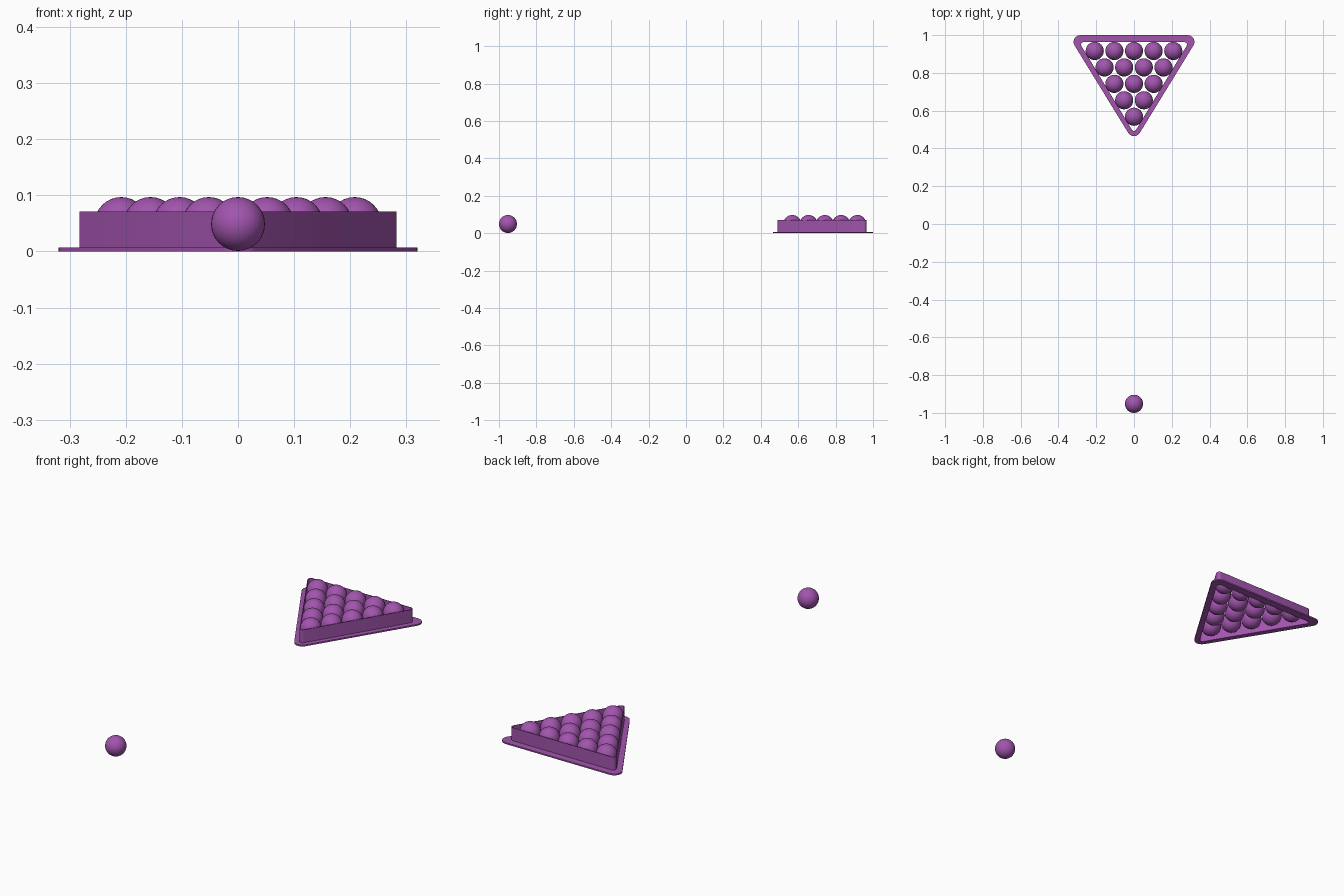
import bpy, bmesh, math

if "Cube" in bpy.data.objects:
    bpy.data.objects.remove(bpy.data.objects["Cube"])

mat = bpy.data.materials.new("purple")
mat.diffuse_color = (0.36, 0.09, 0.42, 1)
mat.use_nodes = True
mat.node_tree.nodes["Principled BSDF"].inputs["Base Color"].default_value = mat.diffuse_color
R = 0.048


def rounded_triangle(half_w, y_back, y_apex, r, z, steps=6):
    """Counter-clockwise outline around three corner centres, radius r."""
    lean = math.degrees(math.atan2(y_back - y_apex, half_w))
    a = lean - 90  # outward normal of the right side
    corners = [((0, y_apex), -180 - a, a),
               ((half_w, y_back), a, 90),
               ((-half_w, y_back), 90, 180 - a)]
    pts = []
    for (cx, cy), a0, a1 in corners:
        for i in range(steps + 1):
            t = math.radians(a0 + (a1 - a0) * i / steps)
            pts.append((cx + r * math.cos(t), cy + r * math.sin(t), z))
    return pts


def finish(name, bm, angle):
    bmesh.ops.recalc_face_normals(bm, faces=bm.faces)
    me = bpy.data.meshes.new(name)
    bm.to_mesh(me)
    bm.free()
    me.materials.append(mat)
    ob = bpy.data.objects.new(name, me)
    bpy.context.collection.objects.link(ob)
    bpy.context.view_layer.objects.active = ob
    ob.select_set(True)
    bpy.ops.object.shade_smooth_by_angle(angle=math.radians(angle))
    ob.select_set(False)
    return ob


# Triangular rack: L-shaped section, flat flange outside a thin upright wall
flange = (0.284, 0.964, 0.501, 0.036)
wall_out = (0.268, 0.950, 0.505, 0.015)
wall_in = (0.268, 0.950, 0.505, 0.0125)
section = [(flange, 0.0), (flange, 0.007), (wall_out, 0.007),
           (wall_out, 0.071), (wall_in, 0.071), (wall_in, 0.0)]
bm = bmesh.new()
rings = [[bm.verts.new(p) for p in rounded_triangle(*prof, z)]
         for prof, z in section]
n = len(rings[0])
for k, ring in enumerate(rings):
    nxt = rings[(k + 1) % len(rings)]
    for i in range(n):
        j = (i + 1) % n
        bm.faces.new((ring[i], ring[j], nxt[j], nxt[i]))
finish("rack", bm, 30)


# Balls
def ball(name, x, y):
    bm = bmesh.new()
    bmesh.ops.create_uvsphere(bm, u_segments=32, v_segments=16, radius=R)
    finish(name, bm, 60).location = (x, y, R + 0.001)


for row in range(5):
    for col in range(row + 1):
        ball(f"ball_{row + 1}_{col + 1}",
             (col - row / 2) * 0.104, 0.568 + row * 0.087)
ball("cue_ball", 0, -0.952)
